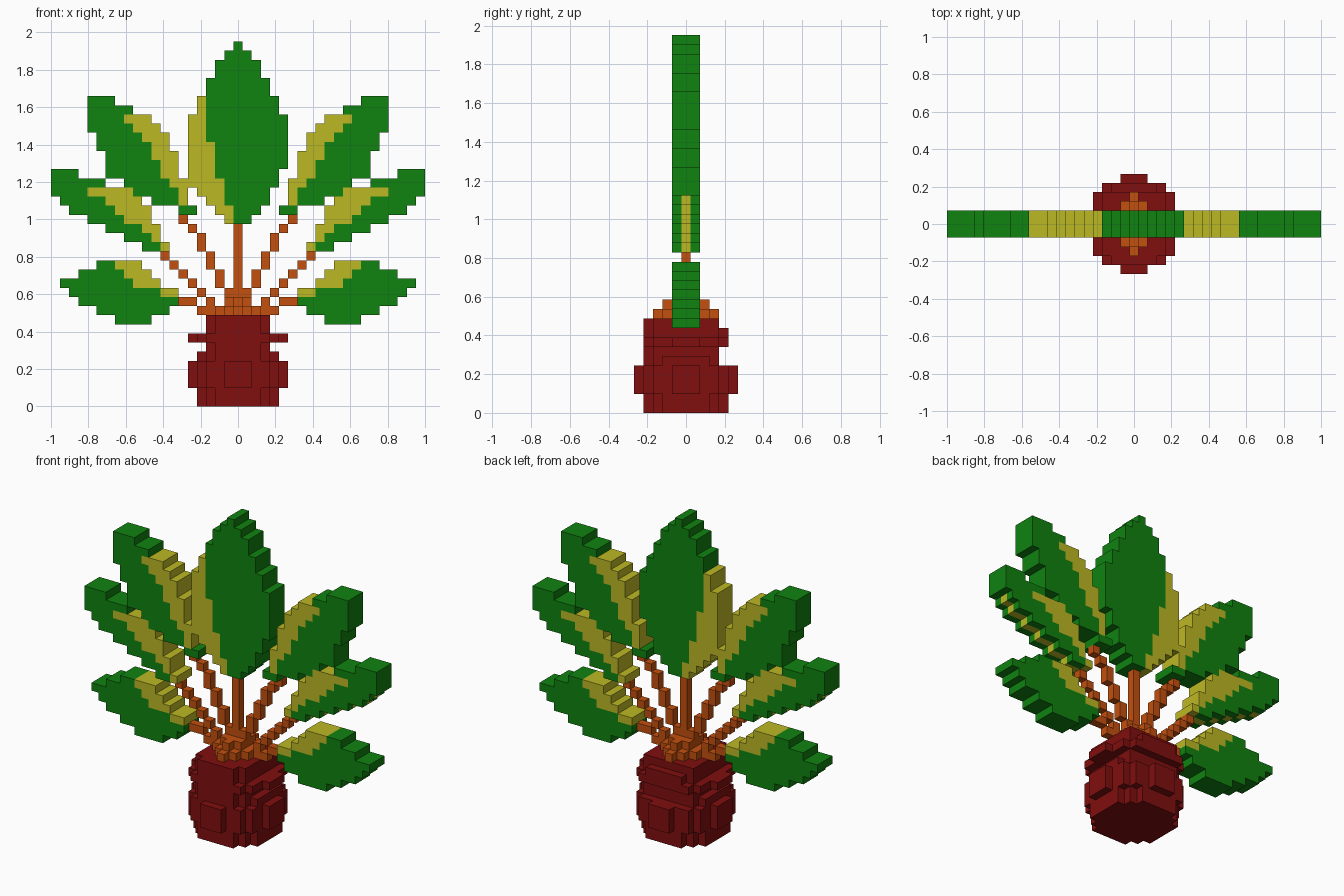
import bpy
import bmesh
import math

if "Cube" in bpy.data.objects:
    bpy.data.objects.remove(bpy.data.objects["Cube"])

U = 2 / 41  # edge of one block


def material(name, rgb):
    m = bpy.data.materials.new(name)
    m.use_nodes = True
    m.diffuse_color = (*rgb, 1)
    bsdf = m.node_tree.nodes["Principled BSDF"]
    bsdf.inputs["Base Color"].default_value = (*rgb, 1)
    bsdf.inputs["Roughness"].default_value = 0.8
    return m


GREEN = material("leaf_green", (0.005, 0.223, 0.005))
YELLOW = material("leaf_yellow", (0.503, 0.479, 0.018))
ORANGE = material("stem_orange", (0.552, 0.080, 0.0044))
RED = material("bulb_red", (0.216, 0.0044, 0.0044))


def build(name, cells, mats):
    """Outer skin of a set of blocks; cells maps (x, y, z) to a material slot."""
    bm = bmesh.new()
    for cell, slot in cells.items():
        for axis in range(3):
            for side in (-1, 1):
                near = list(cell)
                near[axis] += side
                if tuple(near) in cells:
                    continue
                corners = []
                for a, b in ((-1, -1), (1, -1), (1, 1), (-1, 1)):
                    p = [0, 0, 0]
                    p[axis] = side
                    p[(axis + 1) % 3] = a
                    p[(axis + 2) % 3] = b
                    corners.append(bm.verts.new((
                        (cell[0] + p[0] / 2) * U,
                        (cell[1] + p[1] / 2) * U,
                        (cell[2] + 0.5 + p[2] / 2) * U)))
                if side < 0:
                    corners.reverse()
                bm.faces.new(corners).material_index = slot
    # Weld the blocks and merge flat areas of one colour
    bmesh.ops.remove_doubles(bm, verts=bm.verts, dist=U * 0.01)
    bmesh.ops.dissolve_limit(bm, angle_limit=math.radians(1), verts=bm.verts,
                             edges=bm.edges, delimit={'MATERIAL'})
    mesh = bpy.data.meshes.new(name)
    bm.to_mesh(mesh)
    bm.free()
    for m in mats:
        mesh.materials.append(m)
    obj = bpy.data.objects.new(name, mesh)
    bpy.context.collection.objects.link(obj)
    return obj


def leaf(name, first, columns, side=1, rib_top=0):
    """Columns are (bottom, yellow from, yellow to, top), going outwards from first."""
    cells = {}
    for i, (low, y0, y1, top) in enumerate(columns):
        for z in range(low, top):
            for y in (-1, 0, 1):
                yellow = y0 <= z < y1 or (y == 0 and z < rib_top)
                cells[(side * (first + i), y, z)] = int(yellow)
    build(name, cells, [GREEN, YELLOW])


def stem(name, runs, side=1):
    """Runs are (x, bottom, top)."""
    build(name, {(side * x, 0, z): 0 for x, a, b in runs for z in range(a, b)}, [ORANGE])


# Bulb: stacked round layers (bottom, top, radius squared, x limit, back and front limits)
bulb = {}
for z0, z1, r2, xm, y0, y1 in ((0, 2, 20, 4, -4, 4), (2, 5, 26, 5, -5, 5),
                               (5, 6, 20, 4, -4, 3), (6, 7, 20, 3, -4, 3),
                               (7, 8, 26, 5, -4, 4), (8, 9, 20, 3, -4, 4),
                               (9, 10, 20, 3, -4, 3)):
    for z in range(z0, z1):
        for x in range(-xm, xm + 1):
            for y in range(y0, y1 + 1):
                if x * x + y * y <= r2:
                    bulb[(x, y, z)] = 0
build("bulb", bulb, [RED])

# Crown where the stems meet: crossed boxes (half x, half y, bottom, top)
crown = {}
for hx, hy, z0, z1 in ((4, 0, 10, 11), (1, 2, 10, 11), (0, 3, 10, 11),
                       (2, 1, 10, 11), (1, 1, 11, 12), (0, 2, 11, 12), (1, 0, 12, 13)):
    for x in range(-hx, hx + 1):
        for y in range(-hy, hy + 1):
            for z in range(z0, z1):
                crown[(x, y, z)] = 0
build("stem_crown", crown, [ORANGE])

# Centre stem and leaf
stem("center_stem", [(0, 13, 20)])
leaf("center_leaf", -5, [
    (24, 24, 32, 32), (23, 23, 34, 34), (22, 22, 29, 36), (21, 21, 25, 38),
    (20, 20, 22, 39), (20, 0, 0, 40), (20, 0, 0, 39), (21, 0, 0, 38),
    (22, 0, 0, 36), (24, 0, 0, 34), (26, 0, 0, 32)])

# Side leaves, from the inner end to the tip
UPPER = [(21, 0, 0, 22), (21, 22, 25, 25), (22, 24, 28, 28), (22, 25, 30, 30),
         (22, 27, 31, 31), (23, 29, 32, 32), (23, 30, 32, 32), (24, 31, 32, 33),
         (25, 0, 0, 33), (25, 0, 0, 34), (28, 0, 0, 34), (30, 0, 0, 34)]
MIDDLE = [(17, 17, 18, 18), (17, 18, 20, 20), (17, 19, 22, 22), (18, 20, 23, 23),
          (18, 20, 24, 24), (19, 21, 24, 24), (19, 22, 24, 24), (20, 23, 24, 25),
          (20, 23, 24, 25), (21, 0, 0, 25), (21, 0, 0, 26), (22, 0, 0, 26), (23, 0, 0, 26)]
LOWER = [(11, 12, 13, 13), (10, 12, 13, 13), (10, 13, 14, 14), (9, 13, 15, 15),
         (9, 13, 16, 16), (9, 14, 16, 16), (9, 15, 16, 16), (10, 0, 0, 16),
         (10, 0, 0, 16), (11, 0, 0, 15), (11, 0, 0, 15), (12, 0, 0, 14), (13, 0, 0, 14)]

for label, side in (("left", 1), ("right", -1)):
    leaf(label + "_upper_leaf", 5, UPPER, side)
    leaf(label + "_middle_leaf", 8, MIDDLE, side, rib_top=23)
    leaf(label + "_lower_leaf", 7, LOWER, side)
    stem(label + "_upper_stem", [(6, 20, 21), (5, 19, 20), (4, 17, 19), (3, 15, 17),
                                 (2, 13, 15)], side)
    stem(label + "_middle_stem", [(8, 16, 17), (7, 15, 16), (6, 14, 15), (5, 13, 14),
                                  (4, 12, 13), (3, 11, 12)], side)
    stem(label + "_lower_stem", [(5, 11, 12), (6, 11, 12)], side)
